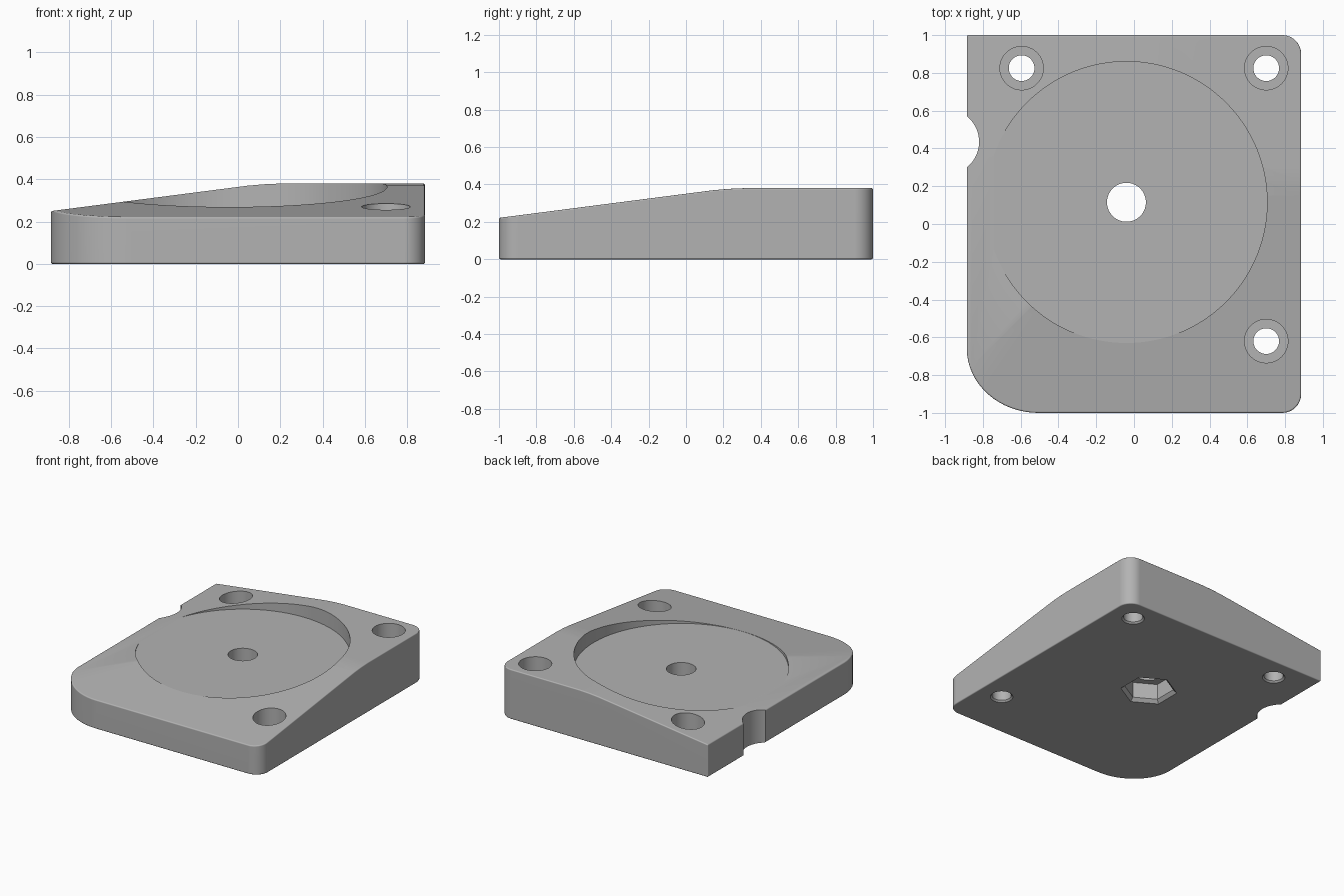
import bpy, bmesh, math
from mathutils import Vector

if "Cube" in bpy.data.objects:
    bpy.data.objects.remove(bpy.data.objects["Cube"])

W, L = 0.885, 1.0        # half width and half length
H = 0.38                 # full height
EDGE = 0.035             # rounded edge radius

grey = bpy.data.materials.new("plain grey")
grey.diffuse_color = (0.45, 0.45, 0.45, 1)
grey.use_nodes = True
grey.node_tree.nodes["Principled BSDF"].inputs["Base Color"].default_value = grey.diffuse_color


def to_object(name, bm):
    bmesh.ops.recalc_face_normals(bm, faces=bm.faces[:])
    mesh = bpy.data.meshes.new(name)
    bm.to_mesh(mesh)
    bm.free()
    mesh.materials.append(grey)
    obj = bpy.data.objects.new(name, mesh)
    bpy.context.collection.objects.link(obj)
    return obj


def arc(cx, cy, r, start, steps):
    """Quarter circle, counter-clockwise from the start angle in degrees."""
    return [(cx + r * math.cos(math.radians(start + 90 * i / steps)),
             cy + r * math.sin(math.radians(start + 90 * i / steps)))
            for i in range(steps + 1)]


def turned_cutter(name, x, y, rings, sides=64, turn=0.0):
    """Stack of rings (radius, z) closed into a solid used for cutting."""
    bm = bmesh.new()
    loops = [[bm.verts.new((x + r * math.cos(turn + math.tau * i / sides),
                            y + r * math.sin(turn + math.tau * i / sides), z))
              for i in range(sides)] for r, z in rings]
    for a, b in zip(loops, loops[1:]):
        for i in range(sides):
            j = (i + 1) % sides
            bm.faces.new((a[i], a[j], b[j], b[i]))
    bm.faces.new(loops[0])
    bm.faces.new(loops[-1])
    obj = to_object(name, bm)
    obj.hide_render = True
    return obj


# Plate blank: outline with one large, two small and one square corner
outline = (arc(-W + 0.38, -L + 0.34, 0.34, 180, 16)
           + arc(W - 0.1, -L + 0.1, 0.1, 270, 8)
           + arc(W - 0.1, L - 0.1, 0.1, 0, 8)
           + [(-W, L)])
# stretch the large corner to reach the left side
outline = [(-W + 0.38 + (x + W - 0.38) * 0.38 / 0.34, y) if i <= 16 else (x, y)
           for i, (x, y) in enumerate(outline)]
bm = bmesh.new()
base = bm.faces.new([bm.verts.new((x, y, 0)) for x, y in outline])
top = bmesh.ops.extrude_face_region(bm, geom=[base])
bmesh.ops.translate(bm, vec=(0, 0, H),
                    verts=[v for v in top["geom"] if isinstance(v, bmesh.types.BMVert)])
bmesh.ops.recalc_face_normals(bm, faces=bm.faces[:])


def slice_top(point, normal):
    cut = bmesh.ops.bisect_plane(bm, geom=bm.verts[:] + bm.edges[:] + bm.faces[:],
                                 plane_co=point, plane_no=normal, clear_outer=True)
    edges = [e for e in cut["geom_cut"] if isinstance(e, bmesh.types.BMEdge) and e.is_boundary]
    bmesh.ops.contextual_create(bm, geom=edges)


# Slopes falling to the left and to the front, eased into the flat top
SLOPE, EASE = 0.129, 0.12
for axis, joint in ((0, 0.125), (1, 0.23)):
    for t in (0.04, -0.04, -EASE):
        s = SLOPE * (EASE - t) / (2 * EASE)
        z = H - SLOPE * (EASE - t) ** 2 / (4 * EASE)
        point, normal = Vector((0, 0, z)), Vector((0, 0, 1))
        point[axis] = joint + t
        normal[axis] = -s
        slice_top(point, normal)
plate = to_object("base_plate", bm)

# Rounded outer edges
bevel = plate.modifiers.new("rounded edges", "BEVEL")
bevel.width = EDGE
bevel.segments = 5
bevel.limit_method = "ANGLE"
bevel.angle_limit = math.radians(40)

# Round pocket, centre bore, nut recess, side notch and stepped screw holes
CX, CY = -0.04, 0.115
cutters = [
    turned_cutter("pocket_cutter", CX, CY, [(0.745, 0.268), (0.745, 0.6)], 128),
    turned_cutter("centre_bore_cutter", CX, CY, [(0.103, 0.1), (0.103, 0.5)]),
    turned_cutter("nut_recess_cutter", CX, CY,
                  [(0.215, -0.015), (0.175, 0.025), (0.175, 0.145)], 6, math.pi / 6),
    turned_cutter("notch_cutter", -0.993, 0.435, [(0.173, -0.1), (0.173, 0.6)]),
]
for x, y in ((-0.595, 0.825), (0.7, 0.825), (0.7, -0.62)):
    cutters.append(turned_cutter("screw_hole_cutter", x, y,
                                 [(0.09, -0.01), (0.068, 0.012), (0.068, 0.11),
                                  (0.115, 0.11), (0.115, 0.6)]))
for cutter in cutters:
    cut = plate.modifiers.new(cutter.name, "BOOLEAN")
    cut.operation = "DIFFERENCE"
    cut.solver = "EXACT"
    cut.object = cutter

# Apply the cuts, then shade smooth while keeping the machined edges sharp
bpy.context.view_layer.objects.active = plate
plate.select_set(True)
for name in [m.name for m in plate.modifiers]:
    bpy.ops.object.modifier_apply(modifier=name)
for cutter in cutters:
    bpy.data.objects.remove(cutter)
bpy.ops.object.shade_smooth_by_angle(angle=math.radians(30))
weighted = plate.modifiers.new("even shading", "WEIGHTED_NORMAL")
weighted.keep_sharp = True
